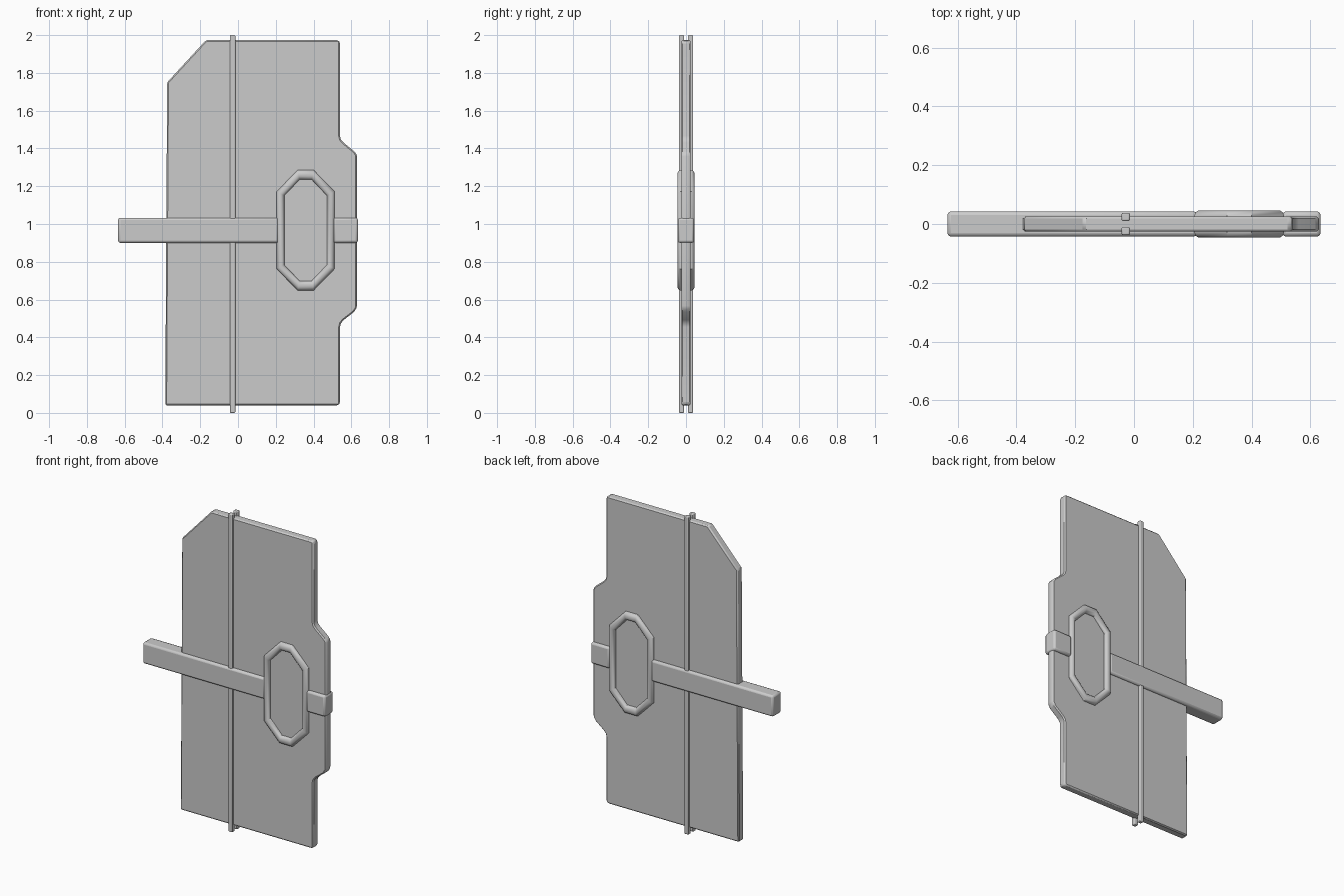
import bpy, bmesh

if "Cube" in bpy.data.objects:
    bpy.data.objects.remove(bpy.data.objects["Cube"])


def finish(bm, name, bevel=0.0, segments=2):
    bmesh.ops.recalc_face_normals(bm, faces=bm.faces)
    mesh = bpy.data.meshes.new(name)
    bm.to_mesh(mesh)
    bm.free()
    ob = bpy.data.objects.new(name, mesh)
    bpy.context.collection.objects.link(ob)
    if bevel:
        mod = ob.modifiers.new("Bevel", 'BEVEL')
        mod.width = bevel
        mod.segments = segments
        mod.limit_method = 'ANGLE'
    bpy.ops.object.select_all(action='DESELECT')
    bpy.context.view_layer.objects.active = ob
    ob.select_set(True)
    bpy.ops.object.shade_smooth_by_angle(angle=0.7)
    return ob


def prism(name, outline, y0, y1, bevel=0.0, segments=2):
    """Extrude an (x, z) outline from y0 to y1."""
    bm = bmesh.new()
    face = bm.faces.new([bm.verts.new((x, y0, z)) for x, z in outline])
    moved = bmesh.ops.extrude_face_region(bm, geom=[face])["geom"]
    verts = [v for v in moved if isinstance(v, bmesh.types.BMVert)]
    bmesh.ops.translate(bm, verts=verts, vec=(0, y1 - y0, 0))
    return finish(bm, name, bevel, segments)


def box(name, x0, x1, y0, y1, z0, z1, bevel):
    return prism(name, [(x0, z0), (x1, z0), (x1, z1), (x0, z1)], y0, y1, bevel)


# Flat panel with a cut corner and a raised tab on the right edge
panel = [(-0.385, 0.04), (0.53, 0.04), (0.54, 0.05), (0.54, 0.455),
         (0.545, 0.475), (0.56, 0.492), (0.615, 0.535), (0.63, 0.56),
         (0.63, 1.365), (0.615, 1.385), (0.56, 1.43), (0.545, 1.447),
         (0.54, 1.467), (0.54, 1.963), (0.53, 1.973), (-0.17, 1.973),
         (-0.375, 1.75)]
prism("panel", panel, -0.025, 0.025, 0.008, 1)

# Cross bar, interrupted by the ring
box("cross_bar", -0.635, 0.215, -0.043, 0.043, 0.90, 1.033, 0.012)
box("cross_bar_end", 0.505, 0.635, -0.043, 0.043, 0.90, 1.033, 0.012)

# Vertical rods, front and back
for side, label in ((-1, "front"), (1, "back")):
    y0, y1 = sorted((side * 0.01, side * 0.038))
    box(label + "_rod", -0.042, -0.014, y0, y1, 0, 2, 0.005)

# Elongated eight-sided ring with a rounded section
cx, cz = 0.358, 0.967
quarter = [(0.153, 0.113, 0.205, 0.183), (0.042, 0.032, 0.319, 0.268)]


def corners():
    order = [(1, 1, 0), (1, 1, 1), (-1, 1, 1), (-1, 1, 0),
             (-1, -1, 0), (-1, -1, 1), (1, -1, 1), (1, -1, 0)]
    for sx, sz, i in order:
        xo, xi, zo, zi = quarter[i]
        yield (sx * xo, sz * zo), (sx * xi, sz * zi)


section = [(0, -0.028), (0.12, -0.04), (0.35, -0.046), (0.65, -0.046),
           (0.88, -0.04), (1, -0.028), (1, 0.028), (0.88, 0.04),
           (0.65, 0.046), (0.35, 0.046), (0.12, 0.04), (0, 0.028)]
bm = bmesh.new()
loops = [[bm.verts.new((cx + o[0] + (i[0] - o[0]) * t, y,
                        cz + o[1] + (i[1] - o[1]) * t)) for t, y in section]
         for o, i in corners()]
for a, b in zip(loops, loops[1:] + loops[:1]):
    for k in range(len(section)):
        n = (k + 1) % len(section)
        bm.faces.new((a[k], a[n], b[n], b[k]))
finish(bm, "ring")
